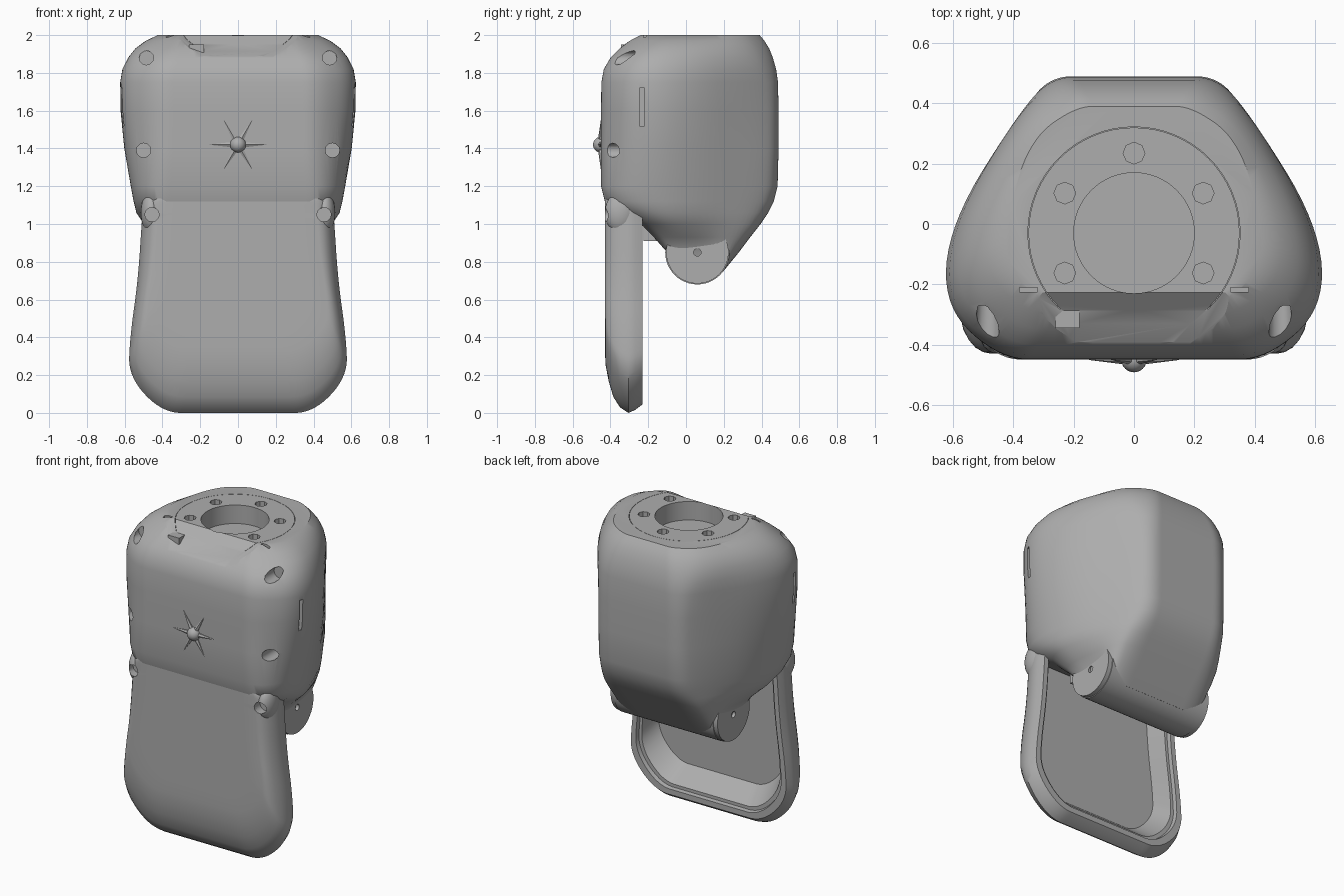
import bpy, bmesh, math
from mathutils import Vector, Matrix

if "Cube" in bpy.data.objects:
    bpy.data.objects.remove(bpy.data.objects["Cube"])

grey = bpy.data.materials.new("plain grey")
grey.use_nodes = True
COLOUR = (0.42, 0.42, 0.42, 1)
grey.diffuse_color = COLOUR
grey.node_tree.nodes["Principled BSDF"].inputs["Base Color"].default_value = COLOUR


def finish(bm, name, angle=35):
    bmesh.ops.recalc_face_normals(bm, faces=bm.faces)
    mesh = bpy.data.meshes.new(name)
    bm.to_mesh(mesh)
    bm.free()
    obj = bpy.data.objects.new(name, mesh)
    bpy.context.collection.objects.link(obj)
    mesh.materials.append(grey)
    smooth(obj, angle)
    return obj


def activate(obj):
    bpy.ops.object.select_all(action="DESELECT")
    obj.select_set(True)
    bpy.context.view_layer.objects.active = obj


def smooth(obj, angle=35):
    activate(obj)
    bpy.ops.object.shade_smooth_by_angle(angle=math.radians(angle))


def loft(rings, name):
    bm = bmesh.new()
    rows = [[bm.verts.new(p) for p in ring] for ring in rings]
    n = len(rows[0])
    for a, b in zip(rows, rows[1:]):
        for i in range(n):
            j = (i + 1) % n
            bm.faces.new((a[i], a[j], b[j], b[i]))
    bm.faces.new(rows[0])
    bm.faces.new(rows[-1])
    return finish(bm, name)


def rounded(half, passes=3):
    """Mirror a half outline and cut its corners until it is round."""
    pts = [Vector(p) for p in half] + [Vector((-x, y)) for x, y in reversed(half)]
    for _ in range(passes):
        pts = [q for a, b in zip(pts, pts[1:] + pts[:1])
               for q in (a.lerp(b, 0.25), a.lerp(b, 0.75))]
    return pts


def cylinder(name, centre, radius, depth, axis="Z", sides=48):
    bm = bmesh.new()
    turn = {"Z": Matrix(), "X": Matrix.Rotation(math.pi / 2, 4, "Y"),
            "Y": Matrix.Rotation(math.pi / 2, 4, "X")}[axis]
    bmesh.ops.create_cone(bm, cap_ends=True, segments=sides, radius1=radius, radius2=radius,
                          depth=depth, matrix=Matrix.Translation(centre) @ turn)
    return finish(bm, name)


def box(name, lo, hi):
    bm = bmesh.new()
    bmesh.ops.create_cube(bm, size=1)
    for v in bm.verts:
        v.co = [l + (c + 0.5) * (h - l) for c, l, h in zip(v.co, lo, hi)]
    return finish(bm, name)


def ball(name, centre, scale):
    bm = bmesh.new()
    bmesh.ops.create_uvsphere(bm, u_segments=24, v_segments=14, radius=1,
                              matrix=Matrix.Translation(centre) @ Matrix.Diagonal((*scale, 1)))
    return finish(bm, name, 60)


def cut(obj, *cutters):
    for cutter in cutters:
        activate(obj)
        mod = obj.modifiers.new("cut", "BOOLEAN")
        mod.operation, mod.solver, mod.object = "DIFFERENCE", "EXACT", cutter
        bpy.ops.object.modifier_apply(modifier=mod.name)
    smooth(obj)


def discard(cutters):
    for cutter in cutters:
        bpy.data.objects.remove(cutter)


# Main housing: rounded sections (z, front width, front y, width, side y, back width, back y)
sections = [
    (2.00, .30, -.26, .43, .05, .20, .39), (1.97, .34, -.30, .495, .04, .22, .415),
    (1.93, .37, -.35, .55, .03, .24, .44), (1.88, .41, -.40, .59, .01, .26, .46),
    (1.82, .43, -.435, .62, 0, .275, .477), (1.75, .44, -.448, .632, 0, .285, .487),
    (1.60, .44, -.45, .63, 0, .29, .49), (1.40, .44, -.45, .61, 0, .29, .49),
    (1.20, .46, -.45, .575, 0, .29, .485), (1.12, .46, -.43, .56, 0, .29, .465),
    (1.06, .45, -.36, .545, 0, .295, .435), (1.00, .43, -.24, .505, .02, .30, .395),
    (.93, .39, -.17, .43, .06, .30, .34), (.85, .35, -.10, .37, .10, .29, .28),
    (.74, .35, -.03, .36, .10, .285, .19)]
rings = []
for z, f, yf, w, m, b, yb in sections:
    d = yb - yf
    k = max(0, (z - 1.7) / .3)  # rounder back corners towards the top
    half = [(.6 * f, yf), (f, yf), (w, yf + .18 * d), (.97 * w, m),
            ((1.25 + .45 * k) * b, yb - (.11 + .05 * k) * d), (.95 * b, yb), (.45 * b, yb)]
    rings.append([(p.x, p.y, z) for p in rounded(half)])
housing = loft(rings, "housing")

# Mounting flange
HUB = (0, -.03)
flange = cylinder("mounting_flange", (*HUB, 1.974), .35, .052, sides=64)

# Notch through the front of the top
bm = bmesh.new()
for side in (-1, 1):
    for x, y, z in ((.34, -.19, 2.03), (.19, -.33, 1.915), (.19, -.7, 1.755), (.34, -.7, 2.03)):
        bm.verts.new((side * x, y, z))
bmesh.ops.convex_hull(bm, input=bm.verts)
notch = finish(bm, "notch_cutter")

# Cutters for the top recess, bore, bolt holes, screw holes and slots
recess = cylinder("recess_cutter", (*HUB, 2.0), .352, .10, sides=64)
bore = cylinder("bore_cutter", (*HUB, 2.0), .2, .24, sides=64)
bolts = []
for k in range(5):
    a = math.radians(-30 + 60 * k)
    bolts.append(cylinder("bolt_cutter", (.265 * math.cos(a), HUB[1] + .265 * math.sin(a), 2.0),
                          .036, .3, sides=8))
screws, slots, arm_screws = [], [], []
for s in (-1, 1):
    for x, z in ((.485, 1.88), (.50, 1.39)):
        screws.append(cylinder("screw_cutter", (s * x, -.5, z), .038, .46, "Y", 12))
    slots.append(box("slot_cutter", (s * .6 - .05, -.245, 1.52), (s * .6 + .05, -.22, 1.72)))
    slots.append(box("slot_cutter", (s * .35 - .03, -.225, 1.9), (s * .35 + .03, -.21, 2.1)))
    arm_screws.append(cylinder("arm_screw_cutter", (s * .455, -.5, 1.05), .038, .26, "Y", 12))

cut(housing, recess, bore, notch, *bolts, *screws, *slots)
cut(flange, bore, notch, *bolts)

# Front flap: shallow tray lofted from front to back (y, side inset, bottom inset)
outline = rounded([(.2, 0), (.40, 0), (.58, .19), (.572, .4), (.53, .7),
                   (.51, 1.0), (.50, 1.16), (.3, 1.16)])
TOP = 1.16
layers = [(-.43, .2, .42), (-.43, .10, .33), (-.425, .075, .25), (-.41, .05, .17),
          (-.385, .028, .085), (-.35, .010, .03), (-.305, 0, 0), (-.27, .004, .015),
          (-.23, .02, .045), (-.23, .055, .08), (-.255, .06, .085), (-.255, .08, .105),
          (-.37, .12, .2)]
flap = loft([[(p.x * (1 - dx / .57), y, p.y + dz * (1 - p.y / TOP)) for p in outline]
             for y, dx, dz in layers], "front_flap")
cut(flap, *arm_screws)

# Arms that join the flap to the housing
for s, label in ((-1, "right"), (1, "left")):
    arm = ball(label + "_flap_arm", (s * .46, -.345, 1.06), (.055, .085, .11))
    cut(arm, *arm_screws)

# Hinge barrel with end discs, and the ledge in front of it
barrel = cylinder("hinge_barrel", (0, .06, .85), .17, .71, "X")
for s, label in ((-1, "right"), (1, "left")):
    disc = cylinder(label + "_hinge_disc", (s * .363, .06, .85), .165, .04, "X")
    pin = cylinder("pin_cutter", (s * .385, .06, .85), .02, .06, "X", 16)
    cut(disc, pin)
    discard([pin])
box("lower_ledge", (-.3, -.225, .91), (.3, -.08, 1.03))

# Round knob with six spikes on the front
KNOB = Vector((0, -.45, 1.42))
ball("front_knob", KNOB, (.042, .042, .042))
for k in range(6):
    bm = bmesh.new()
    move = (Matrix.Translation(KNOB) @ Matrix.Rotation(math.radians(60 * k), 4, "Y")
            @ Matrix.Translation((.075, 0, 0)) @ Matrix.Rotation(math.pi / 2, 4, "Y"))
    bmesh.ops.create_cone(bm, cap_ends=True, segments=6, radius1=.02, radius2=.001,
                          depth=.15, matrix=move)
    finish(bm, "knob_spike")

# Small latch beside the notch
box("notch_latch", (-.26, -.345, 1.88), (-.18, -.255, 1.95))

discard([recess, bore, notch, *bolts, *screws, *slots, *arm_screws])
